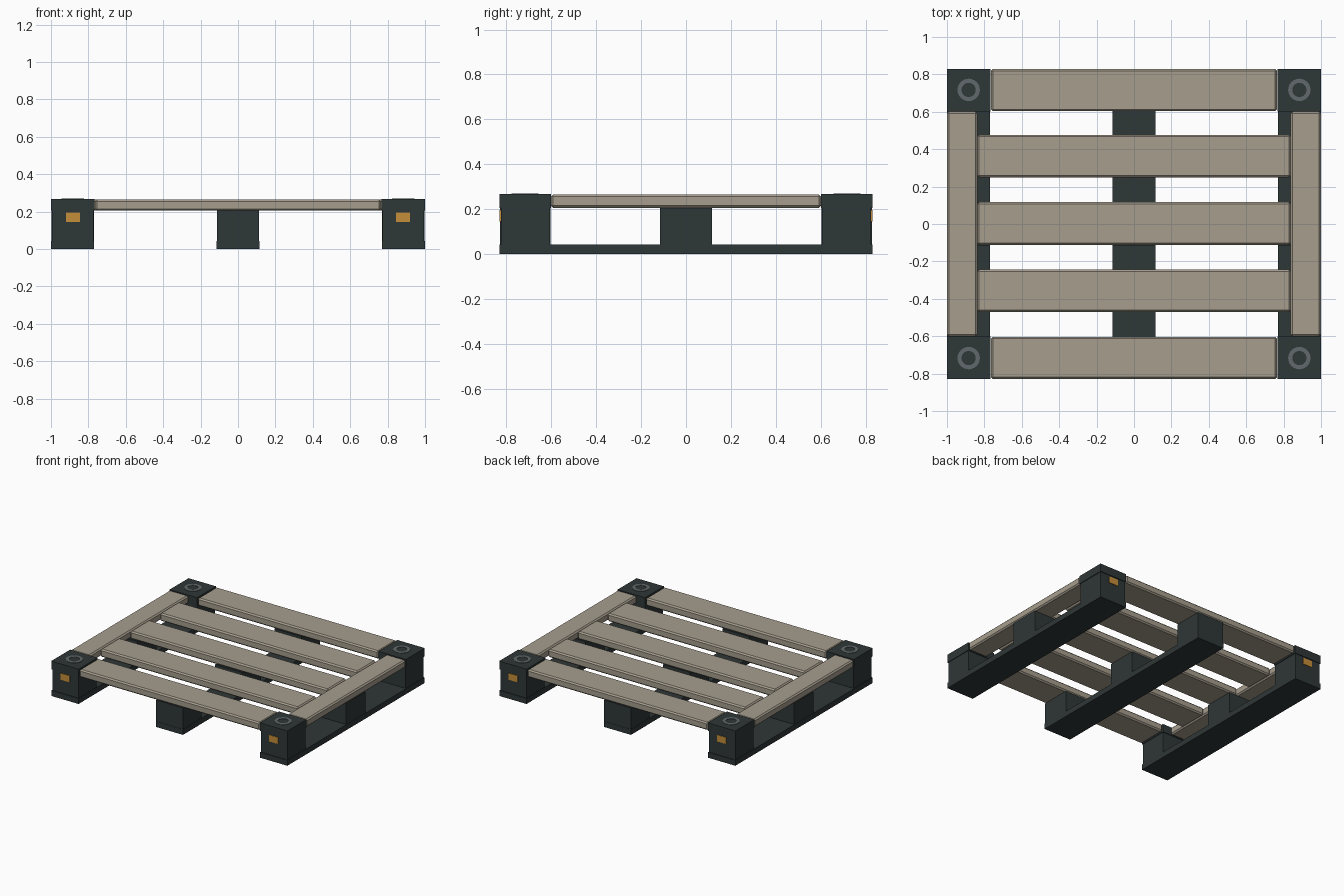
import bpy, bmesh, math

if "Cube" in bpy.data.objects:
    bpy.data.objects.remove(bpy.data.objects["Cube"])


def material(name, rgb):
    m = bpy.data.materials.new(name)
    m.diffuse_color = (*rgb, 1)
    m.use_nodes = True
    m.node_tree.nodes["Principled BSDF"].inputs["Base Color"].default_value = m.diffuse_color
    return m


DARK = material("dark_plastic", (0.028, 0.038, 0.038))
WOOD = material("weathered_wood", (0.38, 0.34, 0.27))
GREY = material("grey_metal", (0.12, 0.14, 0.15))
AMBER = material("amber_reflector", (0.56, 0.27, 0.04))


def finish(name, bm, mat):
    me = bpy.data.meshes.new(name)
    bm.to_mesh(me)
    bm.free()
    me.materials.append(mat)
    ob = bpy.data.objects.new(name, me)
    bpy.context.collection.objects.link(ob)
    return ob


def box(name, x, y, z, mat, bevel=0):
    """Box from (min, max) ranges, with an optional one-step bevel."""
    bm = bmesh.new()
    bmesh.ops.create_cube(bm, size=1)
    for v in bm.verts:
        v.co = [(r[0] + r[1]) / 2 + c * abs(r[1] - r[0]) for r, c in zip((x, y, z), v.co)]
    if bevel:
        bmesh.ops.bevel(bm, geom=bm.edges[:], offset=bevel, segments=1, affect='EDGES')
    return finish(name, bm, mat)


def washer(name, cx, cy, z0, z1, r0, r1, mat, n=24):
    """Flat ring with a square section."""
    bm = bmesh.new()
    rows = []
    for i in range(n):
        a = 2 * math.pi * i / n
        rows.append([bm.verts.new((cx + r * math.cos(a), cy + r * math.sin(a), z))
                     for r, z in ((r0, z0), (r1, z0), (r1, z1), (r0, z1))])
    for i in range(n):
        p, q = rows[i], rows[(i + 1) % n]
        for k in range(4):
            bm.faces.new((p[k], q[k], q[(k + 1) % 4], p[(k + 1) % 4]))
    bmesh.ops.recalc_face_normals(bm, faces=bm.faces[:])
    return finish(name, bm, mat)


def span(c, half):
    return (c - half, c + half)


# Three bottom runners along the depth, each with a centre block
for side, cx in (("left", -0.884), ("centre", 0), ("right", 0.884)):
    box(f"{side}_runner", span(cx, 0.115), (-0.83, 0.83), (0, 0.042), DARK)
    box(f"{side}_middle_block", span(cx, 0.113), (-0.115, 0.115), (0.042, 0.205), DARK)

for sy, end in ((-1, "front"), (1, "back")):
    # End block of the centre runner
    box(f"centre_{end}_block", (-0.113, 0.113), span(sy * 0.716, 0.112), (0.042, 0.205), DARK)
    # End plank between the corner caps
    box(f"{end}_plank", (-0.765, 0.765), span(sy * 0.716, 0.113), (0.205, 0.265), WOOD, 0.01)
    for sx, side in ((-1, "left"), (1, "right")):
        # Corner block, overhanging cap, washer and reflector
        cx, cy = sx * 0.884, sy * 0.716
        box(f"{end}_{side}_corner_block", span(cx, 0.111), span(cy, 0.109), (0.042, 0.21), DARK)
        box(f"{end}_{side}_corner_cap", span(cx, 0.116), span(cy, 0.114), (0.205, 0.267), DARK)
        washer(f"{end}_{side}_washer", cx, sy * 0.717, 0.265, 0.27, 0.038, 0.06, GREY)
        box(f"{end}_{side}_reflector", span(sx * 0.882, 0.038), span(sy * 0.826, 0.004),
            (0.145, 0.195), AMBER)

# Side planks running front to back
for sx, side in ((-1, "left"), (1, "right")):
    box(f"{side}_side_plank", span(sx * 0.919, 0.081), (-0.602, 0.602), (0.205, 0.265), WOOD, 0.01)

# Three inner deck slats
for i, cy in enumerate((-0.357, 0.003, 0.363)):
    box(f"deck_slat_{i + 1}", (-0.838, 0.838), span(cy, 0.114), (0.205, 0.265), WOOD, 0.01)
